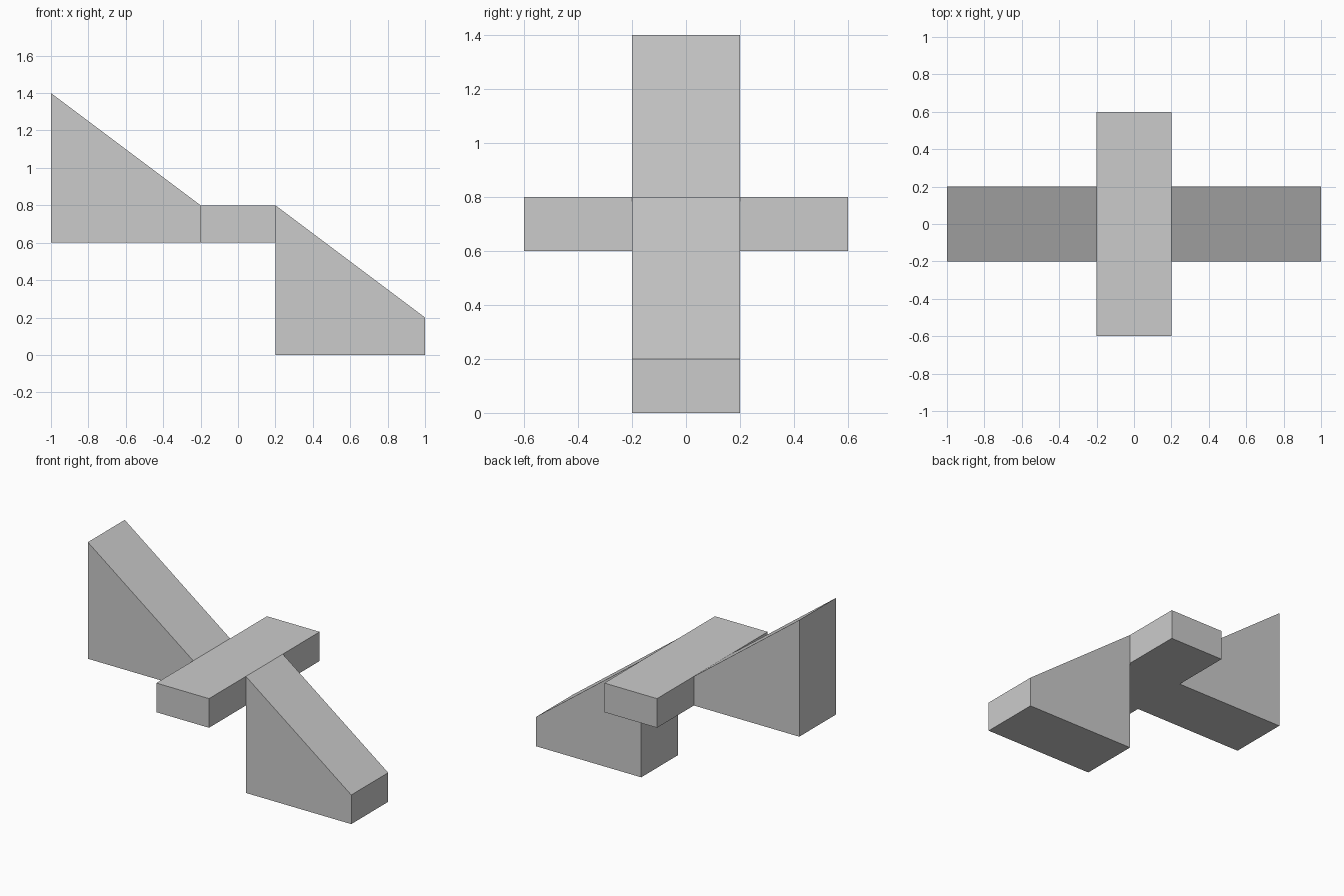
import bpy

if "Cube" in bpy.data.objects:
    bpy.data.objects.remove(bpy.data.objects["Cube"])

grey = bpy.data.materials.new("light_grey")
grey.diffuse_color = (0.6, 0.6, 0.6, 1.0)
grey.use_nodes = True
grey.node_tree.nodes["Principled BSDF"].inputs["Base Color"].default_value = grey.diffuse_color


def extrude_profile(name, profile, half_width):
    """Solid made from an x-z profile (counter-clockwise from the front), extruded along y."""
    n = len(profile)
    verts = [(x, y, z) for y in (-half_width, half_width) for x, z in profile]
    faces = [tuple(range(n)), tuple(reversed(range(n, 2 * n)))]
    for i in range(n):
        j = (i + 1) % n
        faces.append((j, i, i + n, j + n))
    mesh = bpy.data.meshes.new(name)
    mesh.from_pydata(verts, [], faces)
    mesh.materials.append(grey)
    obj = bpy.data.objects.new(name, mesh)
    bpy.context.collection.objects.link(obj)
    return obj


# Central cross slab
extrude_profile("landing_slab", [(-0.2, 0.6), (0.2, 0.6), (0.2, 0.8), (-0.2, 0.8)], 0.6)

# Sloped blocks: same slope, one rising from the slab and one descending from it
extrude_profile("upper_ramp", [(-1.0, 0.6), (-0.2, 0.6), (-0.2, 0.8), (-1.0, 1.4)], 0.2)
extrude_profile("lower_ramp", [(0.2, 0.0), (1.0, 0.0), (1.0, 0.2), (0.2, 0.8)], 0.2)
